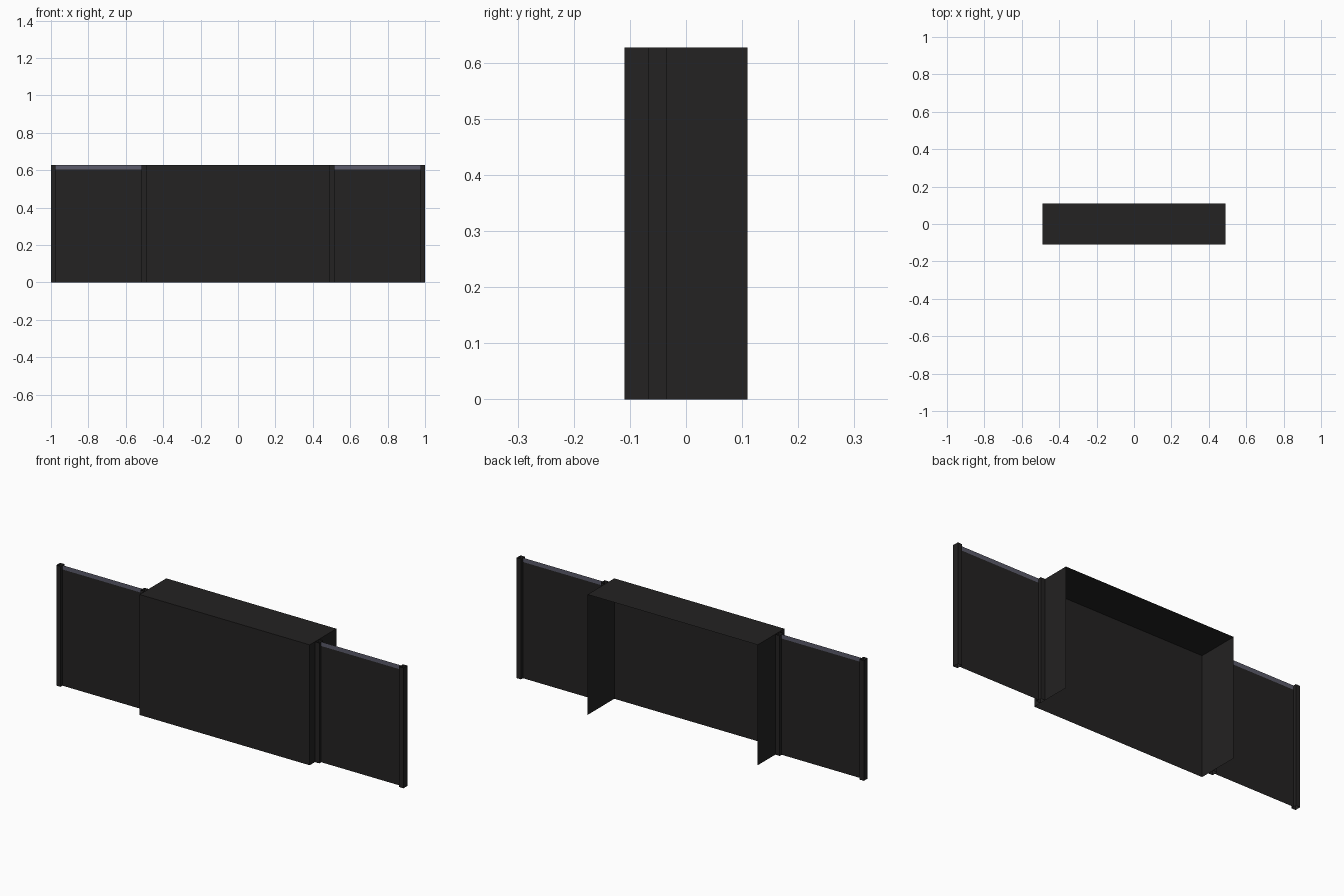
import bpy
import bmesh

# Remove the default cube
cube = bpy.data.objects.get("Cube")
if cube:
    bpy.data.objects.remove(cube, do_unlink=True)

HEIGHT = 0.627
BOX_X, BOX_Y = 0.49, 0.11
POST_W = 0.025
POST_FRONT, POST_BACK = -0.067, -0.035
PANEL_Y = -0.051
STRIP_Z = 0.605


def make_material(name, color):
    mat = bpy.data.materials.new(name)
    mat.use_nodes = True
    mat.diffuse_color = color
    bsdf = mat.node_tree.nodes["Principled BSDF"]
    bsdf.inputs["Base Color"].default_value = color
    bsdf.inputs["Roughness"].default_value = 0.8
    return mat


charcoal = make_material("charcoal", (0.017, 0.016, 0.016, 1))
slate = make_material("slate_blue", (0.105, 0.105, 0.145, 1))


def finish(name, bm, mat):
    mesh = bpy.data.meshes.new(name)
    bm.to_mesh(mesh)
    bm.free()
    mesh.materials.append(mat)
    obj = bpy.data.objects.new(name, mesh)
    bpy.context.collection.objects.link(obj)
    return obj


def open_box(name, low, high, mat, is_open):
    """Thin-walled box; faces whose normal satisfies is_open are left out."""
    bm = bmesh.new()
    bmesh.ops.create_cube(bm, size=1)
    for v in bm.verts:
        for i in range(3):
            v.co[i] = low[i] if v.co[i] < 0 else high[i]
    bm.normal_update()
    gone = [f for f in bm.faces if is_open(f.normal)]
    bmesh.ops.delete(bm, geom=gone, context="FACES")
    return finish(name, bm, mat)


def upright_sheet(name, x0, x1, z0, z1, mat):
    bm = bmesh.new()
    corners = [(x0, z0), (x1, z0), (x1, z1), (x0, z1)]
    bm.faces.new([bm.verts.new((x, PANEL_Y, z)) for x, z in corners])
    return finish(name, bm, mat)


# Central housing: front, top and both ends, open at the back and underneath
open_box("central_housing", (-BOX_X, -BOX_Y, 0), (BOX_X, BOX_Y, HEIGHT),
         charcoal, lambda n: n.y > 0.5 or n.z < -0.5)

# Side wings: hollow posts holding a thin panel with a pale top strip
inner, outer = BOX_X + POST_W, 1 - POST_W
for side, sign in (("left", 1), ("right", -1)):
    for place, start in (("inner", BOX_X), ("outer", outer)):
        x0, x1 = sorted((sign * start, sign * (start + POST_W)))
        open_box(f"{side}_{place}_post", (x0, POST_FRONT, 0),
                 (x1, POST_BACK, HEIGHT), charcoal, lambda n: abs(n.z) > 0.5)
    x0, x1 = sorted((sign * inner, sign * outer))
    upright_sheet(f"{side}_wing_panel", x0, x1, 0, STRIP_Z, charcoal)
    upright_sheet(f"{side}_top_strip", x0, x1, STRIP_Z, HEIGHT, slate)
